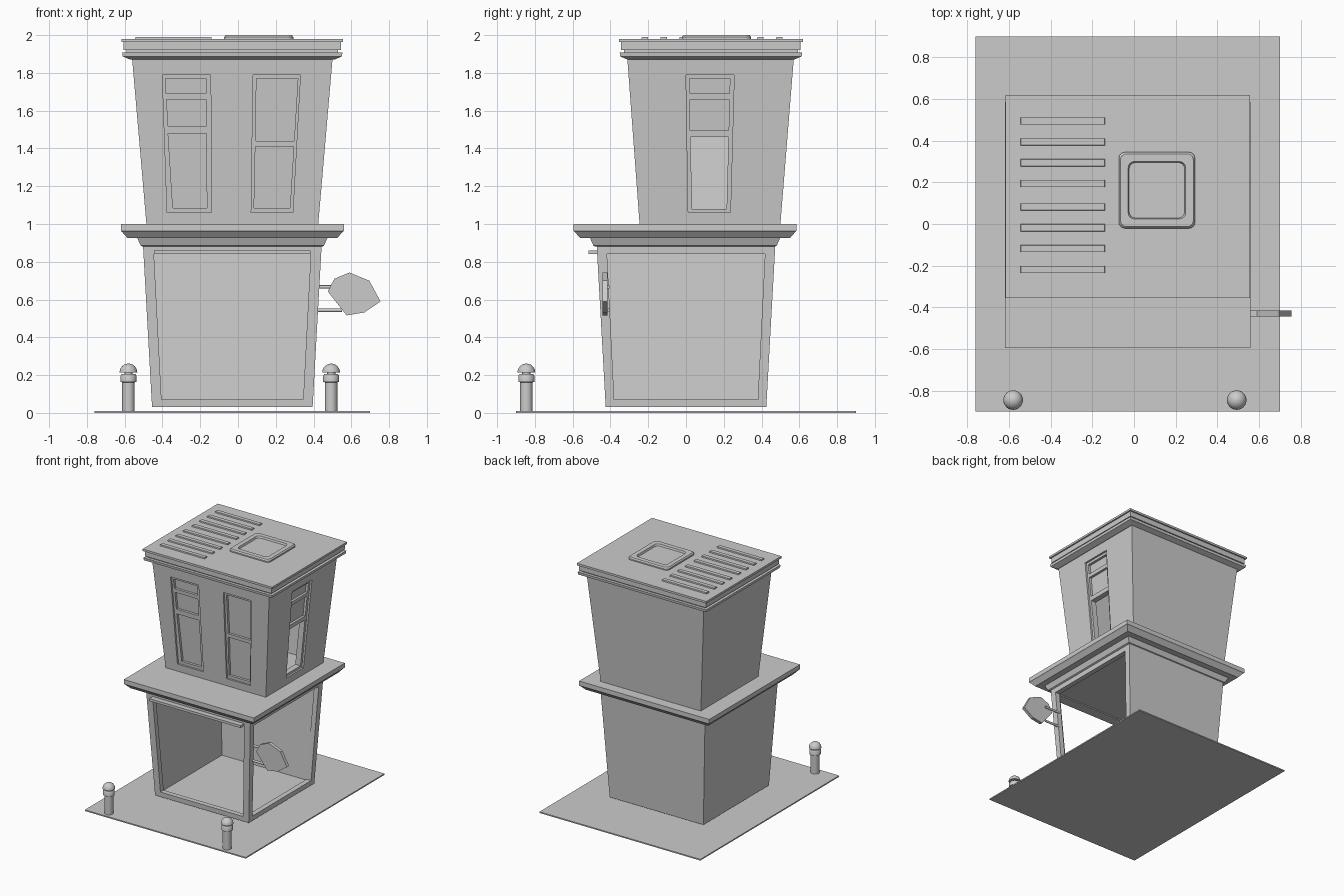
import bpy, bmesh, math
from mathutils import Matrix

if "Cube" in bpy.data.objects:
    bpy.data.objects.remove(bpy.data.objects["Cube"])


def make(name, verts, faces):
    me = bpy.data.meshes.new(name)
    me.from_pydata(verts, [], faces)
    bm = bmesh.new()
    bm.from_mesh(me)
    bmesh.ops.recalc_face_normals(bm, faces=bm.faces)
    bm.to_mesh(me)
    bm.free()
    ob = bpy.data.objects.new(name, me)
    bpy.context.collection.objects.link(ob)
    return ob


def skin(name, loops):
    """Close a stack of equal-length loops into a solid."""
    n = len(loops[0])
    verts = [p for l in loops for p in l]
    faces = [tuple(range(n)), tuple(range(len(verts) - n, len(verts)))]
    for k in range(len(loops) - 1):
        for i in range(n):
            j = (i + 1) % n
            faces.append((k * n + i, k * n + j, (k + 1) * n + j, (k + 1) * n + i))
    return make(name, verts, faces)


def loft(name, rings, r=0):
    """Stack of rectangles (z, cx, cy, half_x, half_y), optional corner radius."""
    loops = []
    for z, cx, cy, hx, hy in rings:
        loop = []
        for q, (sx, sy) in enumerate([(1, 1), (-1, 1), (-1, -1), (1, -1)]):
            for k in range(5 if r else 1):
                a = math.pi / 2 * (q + k / 4)
                loop.append((cx + sx * (hx - r) + r * math.cos(a) if r else cx + sx * hx,
                             cy + sy * (hy - r) + r * math.sin(a) if r else cy + sy * hy, z))
        loops.append(loop)
    return skin(name, loops)


def cut(ob, cutter):
    m = ob.modifiers.new("cut", 'BOOLEAN')
    m.operation, m.solver, m.object = 'DIFFERENCE', 'EXACT', cutter
    bpy.context.view_layer.update()
    dg = bpy.context.evaluated_depsgraph_get()
    me = bpy.data.meshes.new_from_object(ob.evaluated_get(dg))
    ob.modifiers.clear()
    ob.data = me
    bpy.data.objects.remove(cutter)


def wall_cell(side, wall, depth, low, high):
    """Cutter following a leaning wall; low/high = (z, from, to)."""
    loops = []
    for off in (-0.05, depth):
        loop = []
        for z, a, b in (low, high[:1] + high[:0:-1]):
            for u in (a, b):
                w = wall(z)
                loop.append((u, w + off, z) if side == 'front' else (w - off, u, z))
        loops.append(loop)
    return skin("cutter", loops)


def cylinder(name, p, r, length, axis='Z', seg=16):
    bm = bmesh.new()
    rot = Matrix.Rotation(math.pi / 2, 4, 'Y') if axis == 'X' else Matrix()
    bmesh.ops.create_cone(bm, cap_ends=True, segments=seg, radius1=r, radius2=r,
                          depth=length, matrix=Matrix.Translation(p) @ rot)
    me = bpy.data.meshes.new(name)
    bm.to_mesh(me)
    bm.free()
    ob = bpy.data.objects.new(name, me)
    bpy.context.collection.objects.link(ob)
    return ob


def smooth(ob):
    bpy.ops.object.select_all(action='DESELECT')
    ob.select_set(True)
    bpy.context.view_layer.objects.active = ob
    bpy.ops.object.shade_smooth_by_angle(angle=math.radians(35))


CX = -0.03

# Pavement
loft("pavement", [(0, CX, 0, 0.73, 0.9), (0.01, CX, 0, 0.73, 0.9)])

# Lower storey: hollow, open at the front and right
lower = loft("lower_storey", [(0.03, CX, 0, 0.425, 0.425), (0.89, CX, 0, 0.473, 0.473)])
cut(lower, loft("cutter", [(0.06, CX, 0, 0.385, 0.385), (0.85, CX, 0, 0.43, 0.43)]))


def lean(z0, a, z1, b):
    return lambda z: a + (b - a) * (z - z0) / (z1 - z0)


cut(lower, wall_cell('front', lean(0.03, -0.425, 0.89, -0.473), 0.09,
                     (0.07, -0.405, 0.345), (0.84, -0.445, 0.385)))
cut(lower, wall_cell('right', lean(0.03, 0.395, 0.89, 0.443), 0.09,
                     (0.07, -0.38, 0.38), (0.84, -0.418, 0.418)))
loft("front_ledge", [(0.84, CX, -0.485, 0.415, 0.03), (0.86, CX, -0.485, 0.415, 0.03)])

# Lower cornice
loft("lower_cornice", [(z, CX, -0.005, h, h) for z, h in [
    (0.88, 0.475), (0.885, 0.485), (0.925, 0.503), (0.925, 0.555), (0.957, 0.583),
    (0.963, 0.59), (1.0, 0.59)]])

# Upper storey: hollow with leaning walls
upper = loft("upper_storey", [(0.99, CX, 0.127, 0.454, 0.372), (1.88, CX, 0.13, 0.531, 0.441)])
cut(upper, loft("cutter", [(1.03, CX, 0.127, 0.395, 0.312), (1.83, CX, 0.13, 0.465, 0.375)]))

# Windows: a shallow pocket, then the deeper panes
front = lean(0.99, -0.245, 1.88, -0.311)
right = lean(0.99, 0.424, 1.88, 0.501)
windows = [
    ('front', front, [(0.015, (1.06, -0.375, -0.14), (1.79, -0.40, -0.145)),
                      (0.035, (1.69, -0.38, -0.17), (1.77, -0.385, -0.17)),
                      (0.035, (1.52, -0.37, -0.168), (1.66, -0.378, -0.17)),
                      (0.035, (1.085, -0.345, -0.165), (1.48, -0.37, -0.167))]),
    ('front', front, [(0.015, (1.06, 0.07, 0.29), (1.79, 0.08, 0.33)),
                      (0.035, (1.44, 0.095, 0.297), (1.77, 0.097, 0.317)),
                      (0.035, (1.085, 0.085, 0.275), (1.41, 0.092, 0.295))]),
    ('right', right, [(0.015, (1.06, 0.012, 0.235), (1.79, 0.0, 0.255)),
                      (0.035, (1.69, 0.02, 0.23), (1.77, 0.018, 0.233)),
                      (0.035, (1.495, 0.022, 0.226), (1.66, 0.02, 0.229)),
                      (0.10, (1.08, 0.033, 0.215), (1.46, 0.023, 0.225))]),
]
for side, wall, cells in windows:
    for depth, low, high in cells:
        cut(upper, wall_cell(side, wall, depth, low, high))

# Upper cornice and roof slab
loft("roof_cornice", [(z, CX, 0.132, h, h - 0.1) for z, h in [
    (1.87, 0.54), (1.887, 0.58), (1.908, 0.583), (1.908, 0.56), (1.92, 0.56),
    (1.92, 0.575), (1.963, 0.575), (1.963, 0.587), (1.98, 0.587)]])

# Skylight with a sunken centre
loft("skylight", [(z, 0.11, 0.162, h, h) for z, h in [
    (1.975, 0.183), (1.99, 0.183), (2.0, 0.175), (2.0, 0.138), (1.985, 0.133)]], r=0.03)

# Roof slats in two groups of four
for start in (-0.218, 0.194):
    for i in range(4):
        y = start + i * 0.1
        loft("roof_slat", [(1.975, -0.342, y, 0.203, 0.018), (1.99, -0.342, y, 0.201, 0.016)])

# Hanging sign on two rods
outline = [(0.475, 0.643), (0.51, 0.71), (0.59, 0.743), (0.695, 0.70),
           (0.755, 0.59), (0.67, 0.532), (0.575, 0.516)]
skin("sign_board", [[(x, y, z) for x, z in outline] for y in (-0.443, -0.416)])
for z in (0.667, 0.543):
    smooth(cylinder("sign_rod", (0.48, -0.41, z), 0.009, 0.14, 'X', 12))

# Bollards turned from a profile
profile = [(0.033, 0.005), (0.033, 0.162), (0.043, 0.164), (0.043, 0.195), (0.037, 0.205),
           (0.022, 0.205), (0.022, 0.214)]
profile += [(0.047 * math.cos(a), 0.214 + 0.047 * math.sin(a))
            for a in [math.radians(d) for d in (0, 15, 30, 45, 60, 75, 88)]]
for x in (-0.58, 0.493):
    smooth(skin("bollard", [[(x + r * math.cos(t * math.pi / 12), -0.845 + r * math.sin(t * math.pi / 12), z)
                             for t in range(24)] for r, z in profile]))
